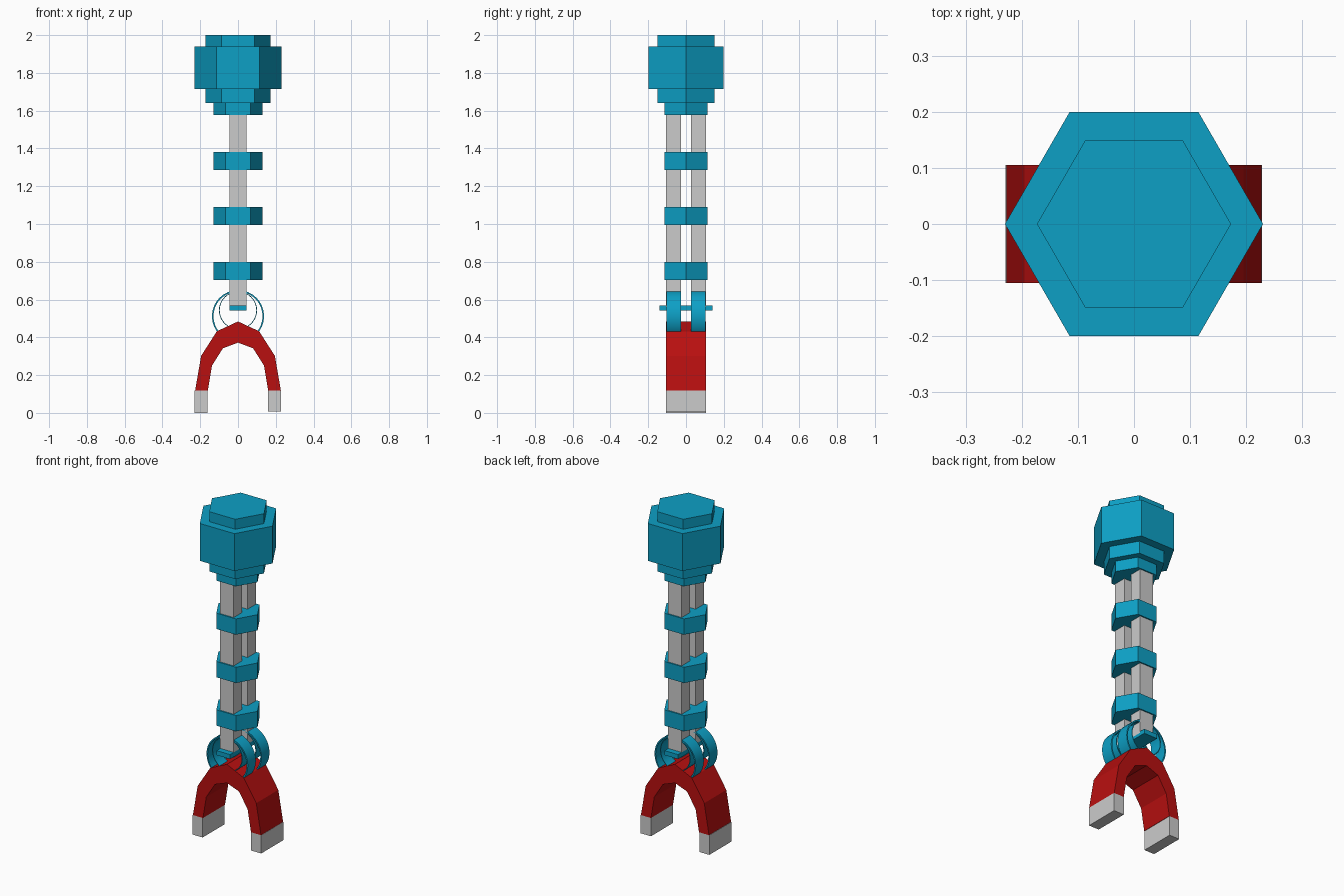
import bpy, bmesh, math

if "Cube" in bpy.data.objects:
    bpy.data.objects.remove(bpy.data.objects["Cube"])


def material(name, rgb):
    m = bpy.data.materials.new(name)
    m.diffuse_color = (*rgb, 1)
    m.use_nodes = True
    m.node_tree.nodes["Principled BSDF"].inputs["Base Color"].default_value = m.diffuse_color
    return m


TEAL = material("teal", (0.004, 0.35, 0.56))
RED = material("red", (0.48, 0.005, 0.005))


def extrude_profile(name, loops, y0, y1, mat=None):
    """Solid between two y planes from quads or polygons in the xz plane."""
    bm = bmesh.new()
    for loop in loops:
        bm.faces.new([bm.verts.new((x, y0, z)) for x, z in loop])
    bmesh.ops.remove_doubles(bm, verts=bm.verts, dist=1e-5)
    ext = bmesh.ops.extrude_face_region(bm, geom=bm.faces[:], use_keep_orig=True)
    moved = [v for v in ext["geom"] if isinstance(v, bmesh.types.BMVert)]
    bmesh.ops.translate(bm, verts=moved, vec=(0, y1 - y0, 0))
    bmesh.ops.recalc_face_normals(bm, faces=bm.faces)
    me = bpy.data.meshes.new(name)
    bm.to_mesh(me)
    bm.free()
    ob = bpy.data.objects.new(name, me)
    bpy.context.collection.objects.link(ob)
    if mat:
        me.materials.append(mat)
    return ob


def box(name, x0, x1, y0, y1, z0, z1, mat=None):
    return extrude_profile(name, [[(x0, z0), (x1, z0), (x1, z1), (x0, z1)]], y0, y1, mat)


def hexagon(name, r, z0, z1):
    # corners point along x
    bpy.ops.mesh.primitive_cylinder_add(vertices=6, radius=r, depth=z1 - z0,
                                        location=(0, 0, (z0 + z1) / 2),
                                        rotation=(0, 0, math.pi / 6))
    ob = bpy.context.object
    ob.name = name
    ob.data.materials.append(TEAL)


def band(name, r, wall, cz, y0, y1, n=32):
    def pt(rad, i):
        a = 2 * math.pi * (i % n) / n
        return rad * math.cos(a), cz + rad * math.sin(a)
    quads = [[pt(r, i), pt(r, i + 1), pt(r - wall, i + 1), pt(r - wall, i)] for i in range(n)]
    ob = extrude_profile(name, quads, y0, y1, TEAL)
    bpy.ops.object.select_all(action="DESELECT")
    ob.select_set(True)
    bpy.context.view_layer.objects.active = ob
    bpy.ops.object.shade_smooth_by_angle()


# stepped hexagonal head
hexagon("head_cap", 0.173, 1.93, 2.0)
hexagon("head_body", 0.23, 1.715, 1.94)
hexagon("head_lower_step", 0.173, 1.64, 1.72)
hexagon("head_neck", 0.13, 1.576, 1.645)

# collars along the shaft
for i, z in enumerate((0.703, 0.994, 1.285)):
    hexagon(f"collar_{i + 1}", 0.13, z, z + 0.095)

# twin rods, each with a pair of thin ring bands
for side, s in (("front", -1), ("back", 1)):
    y0, y1 = sorted((s * 0.027, s * 0.105))
    box(f"{side}_rod", -0.045, 0.045, y0, y1, 0.56, 1.6)
    # rings sit just inside the magnet's faces
    y0, y1 = sorted((s * 0.027, s * 0.103))
    band(f"{side}_outer_ring", 0.138, 0.008, 0.512, y0, y1)
    band(f"{side}_inner_ring", 0.101, 0.004, 0.543, y0, y1)

# cross plate under the rods
box("cross_plate", -0.045, 0.045, -0.14, 0.14, 0.541, 0.568, TEAL)

# horseshoe magnet
outer = [(0.227, 0.118), (0.195, 0.302), (0.112, 0.432), (0, 0.484)]
inner = [(0.16, 0.118), (0.138, 0.25), (0.08, 0.342), (0, 0.372)]
outer += [(-x, z) for x, z in outer[-2::-1]]
inner += [(-x, z) for x, z in inner[-2::-1]]
extrude_profile("magnet_arch", [[outer[i], outer[i + 1], inner[i + 1], inner[i]]
                                for i in range(len(outer) - 1)], -0.105, 0.105, RED)
box("left_magnet_tip", -0.229, -0.162, -0.105, 0.105, 0, 0.118)
box("right_magnet_tip", 0.16, 0.228, -0.105, 0.105, 0.008, 0.118)
